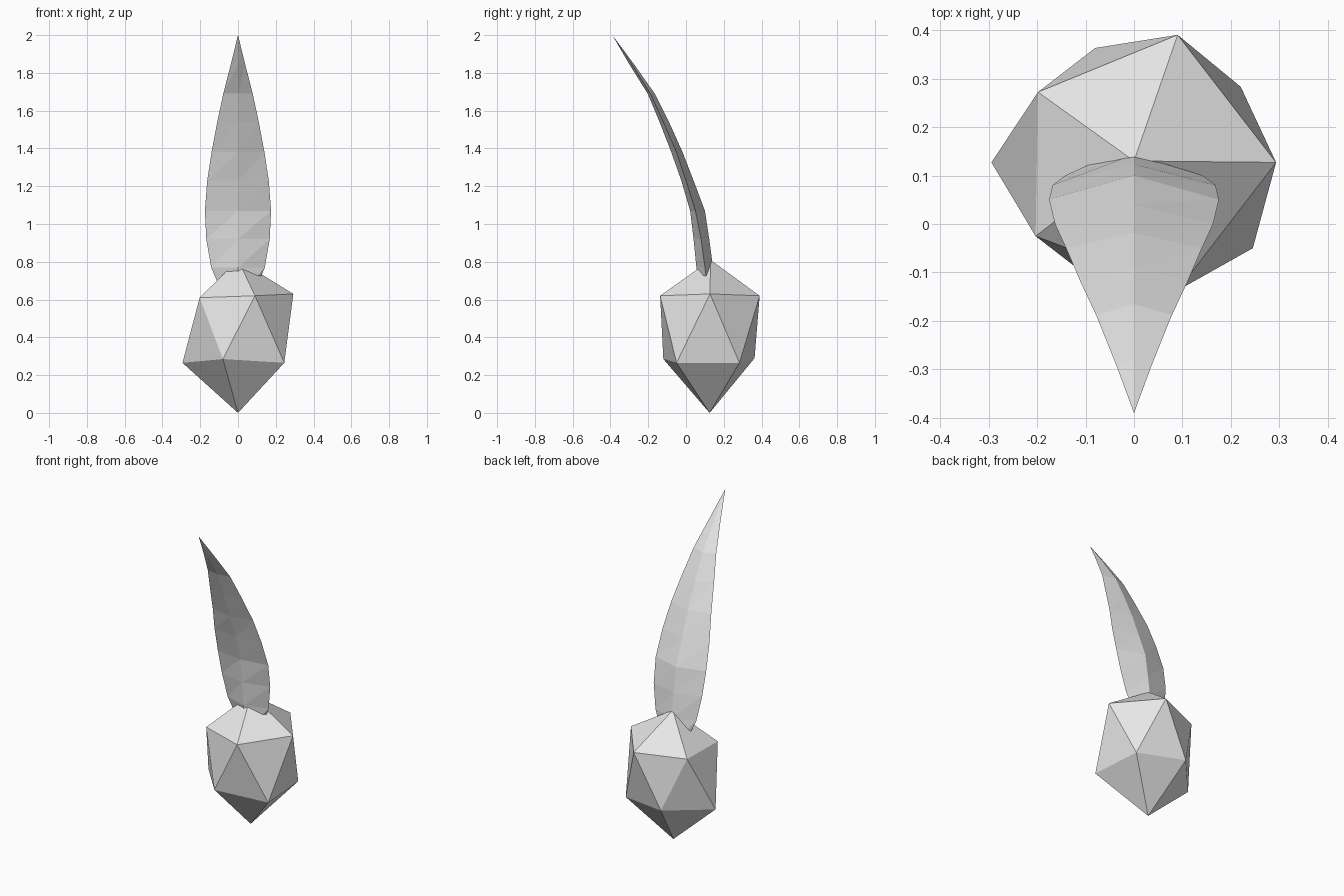
import bpy
import bmesh

if "Cube" in bpy.data.objects:
    bpy.data.objects.remove(bpy.data.objects["Cube"])

grey = bpy.data.materials.new("pale grey")
grey.diffuse_color = (0.8, 0.8, 0.8, 1)
grey.use_nodes = True
grey.node_tree.nodes["Principled BSDF"].inputs["Base Color"].default_value = grey.diffuse_color


def finish(name, bm):
    """Turn a bmesh into a flat-shaded object."""
    bmesh.ops.recalc_face_normals(bm, faces=bm.faces[:])
    mesh = bpy.data.meshes.new(name)
    bm.to_mesh(mesh)
    bm.free()
    mesh.materials.append(grey)
    obj = bpy.data.objects.new(name, mesh)
    bpy.context.collection.objects.link(obj)
    return obj


# Bulb: tall, slightly irregular twenty-sided stone
bulb_points = [
    (0, 0.125, 0), (0, 0.13, 0.81),
    # upper ring
    (0.293, 0.127, 0.63), (0.09, 0.39, 0.62), (-0.198, 0.272, 0.61),
    (-0.203, -0.025, 0.61), (0.09, -0.137, 0.62),
    # lower ring
    (0.22, 0.283, 0.265), (-0.08, 0.363, 0.29), (-0.294, 0.127, 0.265),
    (-0.08, -0.12, 0.285), (0.245, -0.05, 0.265),
]
bm = bmesh.new()
for p in bulb_points:
    bm.verts.new(p)
bmesh.ops.convex_hull(bm, input=bm.verts[:])
finish("bulb", bm)

# Leaf: diamond sections (height, half width, front y, edge y, back y)
sections = [
    (0.60, 0.070, 0.070, 0.125, 0.165),
    (0.77, 0.142, 0.055, 0.100, 0.143),
    (0.92, 0.168, 0.040, 0.080, 0.123),
    (1.07, 0.175, 0.022, 0.050, 0.100),
    (1.23, 0.163, -0.025, 0.000, 0.040),
    (1.38, 0.140, -0.078, -0.050, -0.018),
    (1.54, 0.110, -0.140, -0.120, -0.090),
    (1.69, 0.078, -0.203, -0.188, -0.165),
    (1.85, 0.037, -0.303, -0.290, -0.278),
]
bm = bmesh.new()
rings = []
for z, w, front, edge, back in sections:
    rings.append([bm.verts.new(p) for p in
                  ((0, front, z), (w, edge, z), (0, back, z), (-w, edge, z))])
for low, high in zip(rings, rings[1:]):
    for i in range(4):
        j = (i + 1) % 4
        # diagonal splits running the same way around the blade
        bm.faces.new((low[i], low[j], high[j]))
        bm.faces.new((low[i], high[j], high[i]))
tip = bm.verts.new((0, -0.39, 2.0))
for i in range(4):
    bm.faces.new((rings[-1][i], rings[-1][(i + 1) % 4], tip))
bm.faces.new(rings[0][::-1])
finish("leaf", bm)
